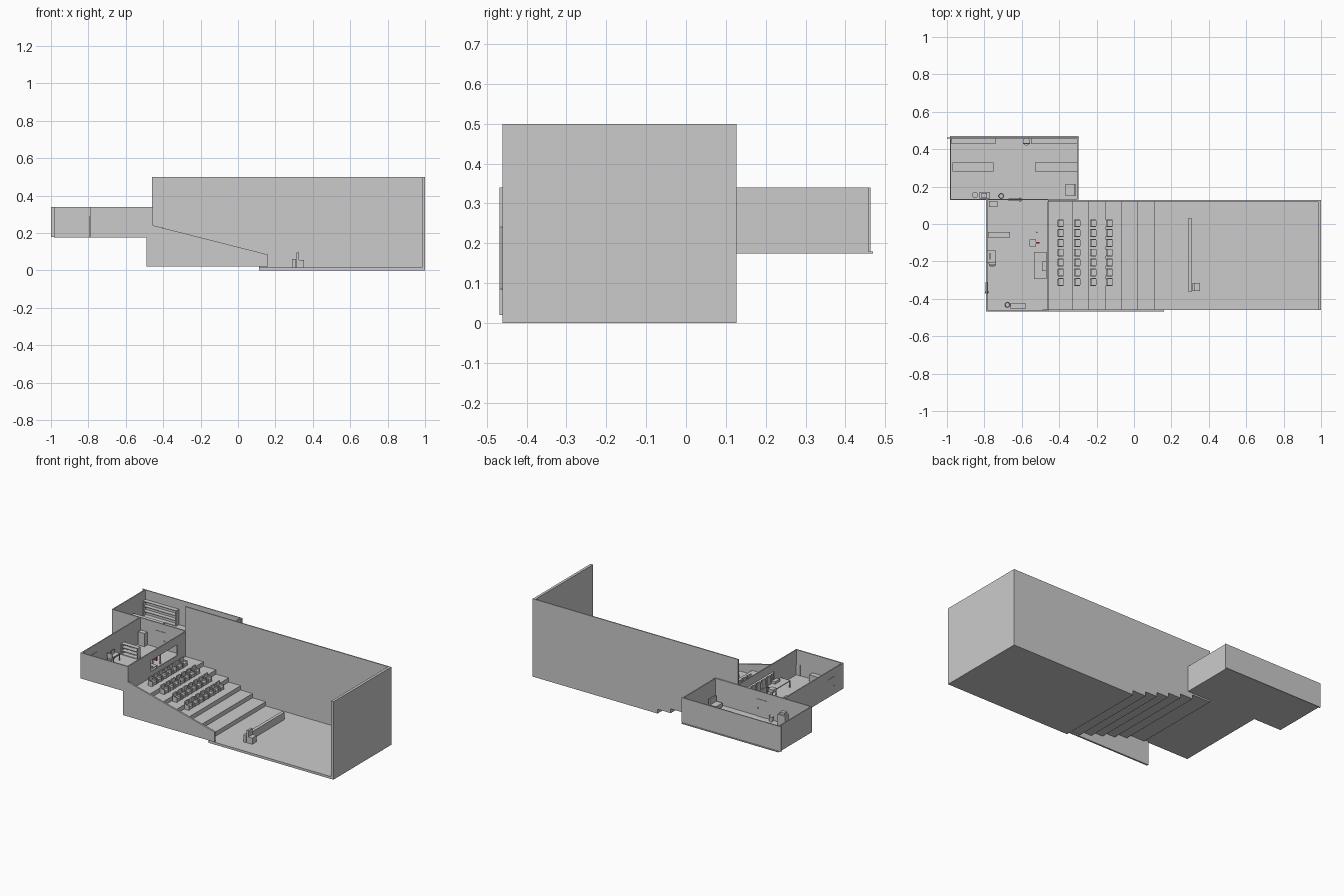
import bpy, bmesh, math

if "Cube" in bpy.data.objects:
    bpy.data.objects.remove(bpy.data.objects["Cube"])

RED = bpy.data.materials.new("red_paint")
RED.diffuse_color = (0.6, 0.03, 0.03, 1)
RED.use_nodes = True
RED.node_tree.nodes["Principled BSDF"].inputs["Base Color"].default_value = RED.diffuse_color


def finish(bm, name):
    bmesh.ops.recalc_face_normals(bm, faces=bm.faces)
    me = bpy.data.meshes.new(name)
    bm.to_mesh(me)
    bm.free()
    ob = bpy.data.objects.new(name, me)
    bpy.context.collection.objects.link(ob)
    return ob


def boxes(name, *spans):
    """One object made of boxes given as (x0, x1, y0, y1, z0, z1)."""
    bm = bmesh.new()
    for x0, x1, y0, y1, z0, z1 in spans:
        vs = bmesh.ops.create_cube(bm, size=1)["verts"]
        for v in vs:
            v.co = (x1 if v.co.x > 0 else x0, y1 if v.co.y > 0 else y0, z1 if v.co.z > 0 else z0)
    return finish(bm, name)


def extrude_y(name, profile, y0, y1):
    """Extrude an (x, z) outline between two y values."""
    bm = bmesh.new()
    f = bm.faces.new([bm.verts.new((x, y0, z)) for x, z in profile])
    ext = bmesh.ops.extrude_face_region(bm, geom=[f])["geom"]
    bmesh.ops.translate(bm, verts=[g for g in ext if isinstance(g, bmesh.types.BMVert)], vec=(0, y1 - y0, 0))
    return finish(bm, name)


def cylinder(name, x, y, z0, z1, r, r_top=None, hollow=False):
    bpy.ops.mesh.primitive_cone_add(vertices=20, radius1=r, radius2=r if r_top is None else r_top,
                                    depth=z1 - z0, location=(x, y, (z0 + z1) / 2))
    ob = bpy.context.object
    ob.name = name
    if hollow:
        bm = bmesh.new()
        bm.from_mesh(ob.data)
        top = [f for f in bm.faces if f.normal.z > 0.9]
        bmesh.ops.inset_region(bm, faces=top, thickness=r * 0.2)
        bmesh.ops.translate(bm, verts=top[0].verts[:], vec=(0, 0, -(z1 - z0) * 0.9))
        bm.to_mesh(ob.data)
        bm.free()
    bpy.ops.object.shade_smooth_by_angle()
    return ob


def shelf(name, x0, x1, y0, y1, z0, z1, levels):
    t = 0.004
    parts = [(x0, x0 + t, y0, y1, z0, z1), (x1 - t, x1, y0, y1, z0, z1)]
    for i in range(levels):
        z = z0 + (z1 - z0 - t) * i / (levels - 1)
        parts.append((x0 + t, x1 - t, y0, y1, z, z + t))
    boxes(name, *parts)


def table(name, x0, x1, y0, y1, z0, z1):
    t, l = 0.005, 0.005
    parts = [(x0, x1, y0, y1, z1 - t, z1)]
    for x in (x0, x1 - l):
        for y in (y0, y1 - l):
            parts.append((x, x + l, y, y + l, z0, z1 - t))
    boxes(name, *parts)


def swivel_chair(name, x, y, z):
    cylinder(name + "_base", x, y, z, z + 0.005, 0.018)
    cylinder(name + "_stem", x, y, z + 0.005, z + 0.028, 0.003)
    cylinder(name + "_cushion", x, y, z + 0.028, z + 0.036, 0.02)
    boxes(name + "_back", (x - 0.018, x + 0.018, y - 0.012, y - 0.007, z + 0.036, z + 0.07))


# ---------- auditorium ----------
FRONT, BACK = -0.46, 0.12
edges = [-0.46, -0.33, -0.24, -0.15, -0.065, 0.02, 0.113]
floor_z, rise = 0.015, 0.0275
treads = [floor_z + rise * (6 - i) for i in range(6)]

# stepped slab running into the flat stage floor
upper = []
for i, z in enumerate(treads):
    upper += [(edges[i], z), (edges[i + 1], z)]
upper += [(0.113, floor_z), (0.99, floor_z)]
under = [(x, z - 0.015) for x, z in upper]
stair_under = [(x, max(z - 0.012, 0)) for x, z in upper[:-2]]
extrude_y("stepped_floor", upper + under[::-1], FRONT, BACK)

# long wall follows the steps along its foot
foot = [(x, z - 0.015) for x, z in upper[:-1]] + [(1.0, 0.0)]
extrude_y("long_wall", foot + [(1.0, 0.5), (-0.46, 0.5)], BACK, 0.127)
boxes("screen_wall", (0.983, 1.0, FRONT, BACK, 0.0, 0.5))

# sloping side panel next to the steps
extrude_y("side_panel", [(-0.49, 0.02), (0.16, 0.02), (0.16, 0.085), (-0.49, 0.25)], -0.468, -0.457)


def seat(name, x, y, z, w=0.042):
    h = w / 2
    boxes(name,
          (x + 0.006, x + 0.036, y - h + 0.005, y + h - 0.005, z + 0.004, z + 0.022),
          (x, x + 0.008, y - h + 0.003, y + h - 0.003, z, z + 0.05),
          (x + 0.004, x + 0.034, y - h, y - h + 0.005, z, z + 0.032),
          (x + 0.004, x + 0.034, y + h - 0.005, y + h, z, z + 0.032))


# four rows of seven seats
for r, x in enumerate((-0.41, -0.322, -0.236, -0.15)):
    for c in range(7):
        seat(f"seat_{r}_{c}", x, 0.004 - 0.0525 * c, treads[r])

# presenter bench and chair
boxes("presenter_bench", (0.29, 0.31, -0.36, 0.03, floor_z, 0.062))
boxes("presenter_chair", (0.312, 0.325, -0.358, -0.315, floor_z, 0.095),
      (0.325, 0.352, -0.358, -0.315, floor_z, 0.055))

# ---------- projection room ----------
F, T = 0.18, 0.34
boxes("booth_floor", (-0.79, -0.455, -0.468, 0.13, 0.175, F))
boxes("booth_front_wall", (-0.79, -0.455, -0.468, -0.46, F, T))
boxes("booth_left_wall", (-0.79, -0.783, -0.46, 0.13, F, T))
# wall with the viewing window
boxes("booth_window_wall", (-0.463, -0.456, -0.46, -0.23, F, T), (-0.463, -0.456, 0.035, 0.12, F, T),
      (-0.463, -0.456, -0.23, 0.035, F, 0.218), (-0.463, -0.456, -0.23, 0.035, 0.288, T))

# ---------- foyer ----------
boxes("foyer_floor", (-0.985, -0.297, 0.127, 0.47, 0.175, F))
boxes("foyer_back_wall", (-1.0, -0.293, 0.457, 0.463, F, T))
boxes("foyer_left_wall", (-0.985, -0.978, 0.127, 0.457, F, T))
boxes("foyer_right_wall", (-0.304, -0.297, 0.127, 0.457, F, T))
boxes("foyer_front_wall", (-0.978, -0.304, 0.127, 0.134, F, T))

# doors with handles
boxes("inner_door", (-0.67, -0.6, 0.124, 0.137, F, 0.29))
boxes("inner_door_handle", (-0.612, -0.606, 0.118, 0.143, 0.232, 0.237))
boxes("outer_door", (-0.793, -0.78, -0.375, -0.31, F, 0.29))
boxes("outer_door_handle", (-0.797, -0.774, -0.368, -0.362, 0.232, 0.237))

# foyer furniture
shelf("left_wall_shelf", -0.976, -0.74, 0.428, 0.456, F, 0.28, 4)
shelf("right_wall_shelf", -0.55, -0.306, 0.428, 0.456, F, 0.28, 4)
boxes("left_counter", (-0.97, -0.75, 0.28, 0.33, F, 0.24))
boxes("right_counter", (-0.53, -0.306, 0.28, 0.33, F, 0.24))
swivel_chair("foyer_chair", -0.575, 0.44, F)
cylinder("round_stool", -0.85, 0.155, F, 0.21, 0.016)
boxes("foyer_cabinet", (-0.825, -0.77, 0.136, 0.172, F, 0.25), (-0.815, -0.785, 0.14, 0.165, 0.25, 0.265))
cylinder("foyer_bin", -0.71, 0.15, F, 0.213, 0.011, 0.014, True)
boxes("corner_seat", (-0.365, -0.312, 0.15, 0.215, F, 0.205), (-0.322, -0.312, 0.15, 0.215, 0.205, 0.24))

# booth furniture
shelf("booth_shelf", -0.78, -0.662, -0.073, -0.043, F, 0.25, 4)
boxes("tall_cabinet", (-0.775, -0.73, 0.092, 0.122, F, 0.265))
table("booth_desk", -0.783, -0.74, -0.205, -0.14, F, 0.225)
boxes("desk_monitor", (-0.772, -0.767, -0.19, -0.155, 0.225, 0.25))
swivel_chair("booth_chair", -0.757, -0.21, F)
boxes("low_cupboard", (-0.66, -0.58, -0.455, -0.422, F, 0.225))
cylinder("booth_bin", -0.677, -0.432, F, 0.213, 0.011, 0.014, True)
table("control_table", -0.535, -0.468, -0.295, -0.15, F, 0.225)
boxes("control_panel", (-0.492, -0.468, -0.25, -0.2, 0.225, 0.24))

# projector on its stand
boxes("projector_stand", (-0.545, -0.535, -0.105, -0.095, F, 0.23))
boxes("projector_body", (-0.56, -0.525, -0.12, -0.083, 0.23, 0.25))
lens = boxes("projector_red_trim", (-0.525, -0.505, -0.105, -0.095, 0.225, 0.25))
lens.data.materials.append(RED)
cylinder("floor_post", -0.52, -0.045, F, 0.24, 0.004)
